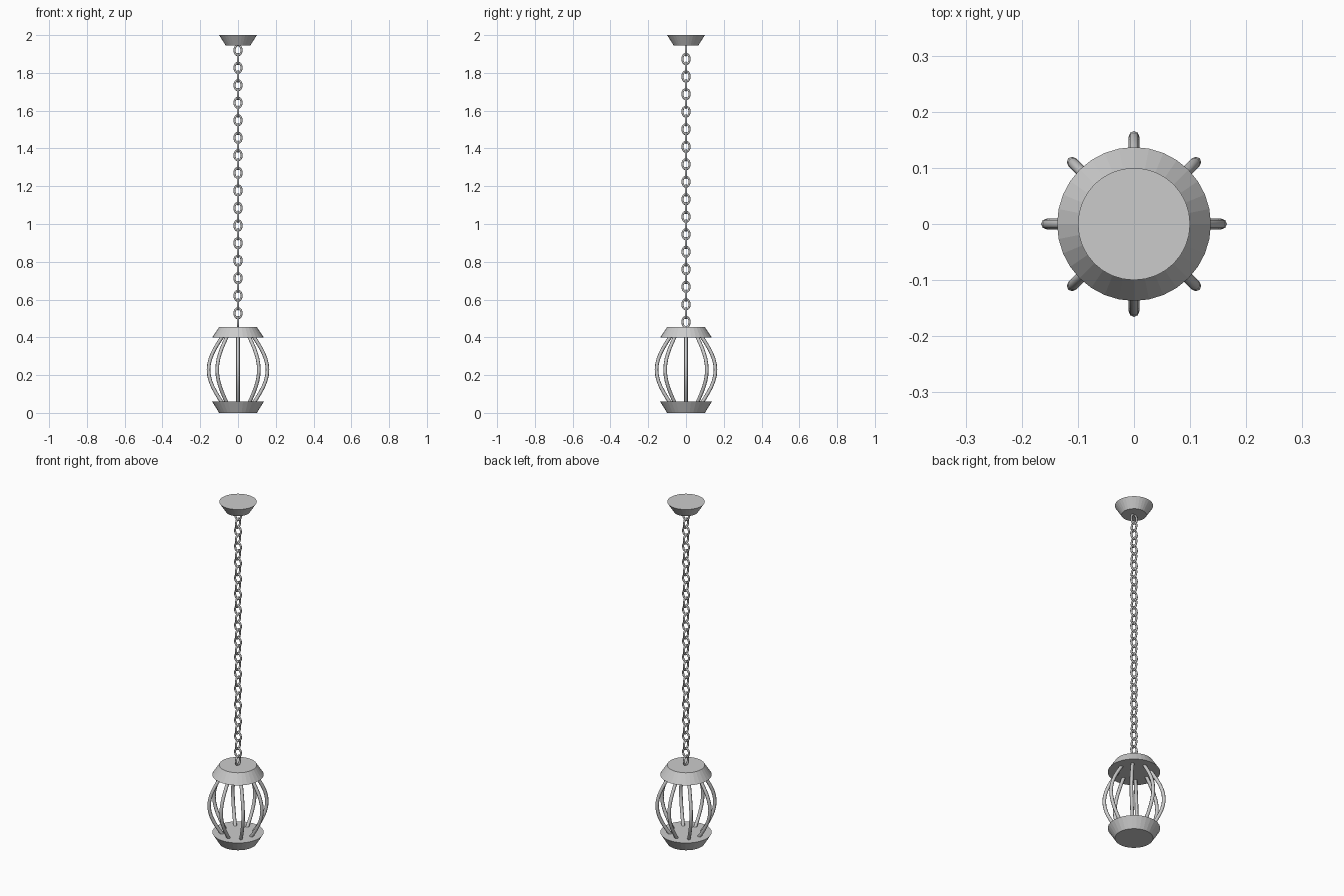
import bpy, math
from mathutils import Vector

if "Cube" in bpy.data.objects:
    bpy.data.objects.remove(bpy.data.objects["Cube"])


def frustum(name, z0, z1, r0, r1):
    bpy.ops.mesh.primitive_cone_add(vertices=32, radius1=r0, radius2=r1, depth=z1 - z0,
                                    location=(0, 0, (z0 + z1) / 2))
    bpy.context.object.name = name


def tube(name, pts, radius, cyclic=False, sides=8):
    # Sweep a circle along a path, keeping the path's own plane as reference
    pts = [Vector(p) for p in pts]
    n = len(pts)
    normal = (pts[n // 3] - pts[0]).cross(pts[2 * n // 3] - pts[0]).normalized()
    verts, faces = [], []
    for i, p in enumerate(pts):
        a = pts[(i - 1) % n] if cyclic else pts[max(i - 1, 0)]
        b = pts[(i + 1) % n] if cyclic else pts[min(i + 1, n - 1)]
        side = (b - a).normalized().cross(normal)
        for k in range(sides):
            t = math.tau * k / sides
            verts.append(p + radius * (math.cos(t) * side + math.sin(t) * normal))
    for i in range(n if cyclic else n - 1):
        j = (i + 1) % n
        for k in range(sides):
            m = (k + 1) % sides
            faces.append((i * sides + k, i * sides + m, j * sides + m, j * sides + k))
    if not cyclic:
        faces += [tuple(reversed(range(sides))), tuple(range((n - 1) * sides, n * sides))]
    mesh = bpy.data.meshes.new(name)
    mesh.from_pydata(verts, [], faces)
    mesh.update()
    obj = bpy.data.objects.new(name, mesh)
    bpy.context.collection.objects.link(obj)
    bpy.ops.object.select_all(action='DESELECT')
    obj.select_set(True)
    bpy.context.view_layer.objects.active = obj
    bpy.ops.object.shade_smooth_by_angle(angle=math.radians(50))


# Ceiling mount, lantern cap and lantern base
frustum("ceiling_mount", 1.945, 2.0, 0.065, 0.1)
frustum("lantern_cap", 0.398, 0.455, 0.137, 0.1)
frustum("lantern_base", 0.0, 0.06, 0.1, 0.137)

# Eight bowed cage bars
for i in range(8):
    a = math.tau * i / 8
    path = []
    for s in range(13):
        u = s / 6 - 1
        r = 0.08 + 0.076 * math.cos(u * math.pi / 2)
        path.append((r * math.cos(a), r * math.sin(a), 0.228 + 0.18 * u))
    tube(f"cage_bar_{i + 1}", path, 0.0095)

# Chain of oval links, alternating by a quarter turn
for i in range(32):
    z = 1.92 - i * 0.0464
    path = []
    for s in range(16):
        t = math.tau * s / 16
        w, h = 0.019 * math.cos(t), 0.027 * math.sin(t)
        path.append((w, 0, z + h) if i % 2 == 0 else (0, w, z + h))
    tube(f"chain_link_{i + 1}", path, 0.0055, cyclic=True)
